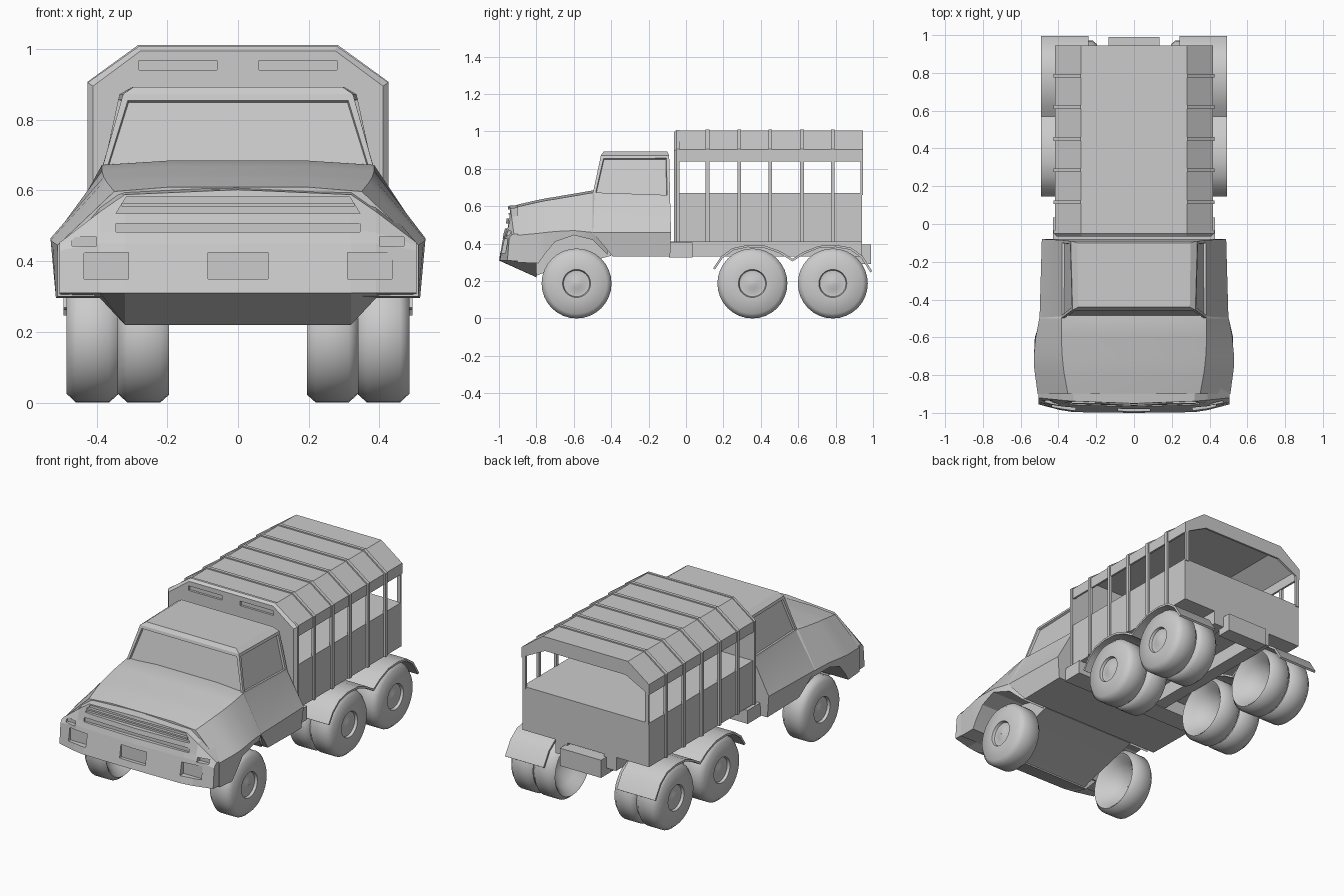
import bpy, bmesh, math

if "Cube" in bpy.data.objects:
    bpy.data.objects.remove(bpy.data.objects["Cube"])


def shade(ob, angle):
    bpy.ops.object.select_all(action='DESELECT')
    ob.select_set(True)
    bpy.context.view_layer.objects.active = ob
    bpy.ops.object.shade_smooth_by_angle(angle=math.radians(angle))


def finish(bm, name, angle=22):
    bmesh.ops.remove_doubles(bm, verts=bm.verts, dist=0.0005)
    bmesh.ops.recalc_face_normals(bm, faces=bm.faces)
    me = bpy.data.meshes.new(name)
    bm.to_mesh(me)
    bm.free()
    ob = bpy.data.objects.new(name, me)
    bpy.context.collection.objects.link(ob)
    if angle:
        shade(ob, angle)
    return ob


def loft(name, rings, inset=None, angle=22):
    """Skin closed rings with an even point count; caps are quad strips."""
    bm = bmesh.new()
    vs = [[bm.verts.new(p) for p in r] for r in rings]
    n = len(vs[0])
    for a, b in zip(vs, vs[1:]):
        for i in range(n):
            bm.faces.new((a[i], a[(i + 1) % n], b[(i + 1) % n], b[i]))
    for r in (vs[0], vs[-1]):
        for i in range(n // 2 - 1):
            bm.faces.new((r[i], r[i + 1], r[n - 2 - i], r[n - 1 - i]))
    bmesh.ops.recalc_face_normals(bm, faces=bm.faces)
    if inset:
        panes = [f for f in bm.faces if inset(f)]
        bmesh.ops.inset_individual(bm, faces=panes, thickness=0.022)
        bmesh.ops.inset_individual(bm, faces=panes, thickness=0.004, depth=-0.012)
    return finish(bm, name, angle)


def mirrored(pts):
    return pts + [(-x, y, z) for x, y, z in reversed(pts)]


def box(name, x0, x1, y0, y1, z0, z1):
    ring = lambda y: [(x0, y, z0), (x1, y, z0), (x1, y, z1), (x0, y, z1)]
    return loft(name, [ring(y0), ring(y1)])


def sheet(name, pts, a, b, thick, along):
    """Bent plate: a 2D path extruded along x or y, then thickened."""
    bm = bmesh.new()
    put = (lambda p, t: (t, p[0], p[1])) if along == 'x' else (lambda p, t: (p[0], t, p[1]))
    rows = [[bm.verts.new(put(p, t)) for p in pts] for t in (a, b)]
    for i in range(len(pts) - 1):
        bm.faces.new((rows[0][i], rows[0][i + 1], rows[1][i + 1], rows[1][i]))
    ob = finish(bm, name, 0)
    m = ob.modifiers.new("thickness", 'SOLIDIFY')
    m.thickness, m.offset, m.use_even_offset = thick, 0, True
    bpy.context.view_layer.objects.active = ob
    bpy.ops.object.modifier_apply(modifier=m.name)
    shade(ob, 32)
    return ob


def cut(target, half, y0, y1):
    """Cut a recess whose outline in x, z is given as four corners."""
    c = loft("cutter", [[(x, y, z) for x, z in half] for y in (y0, y1)], angle=0)
    c.hide_render = True
    m = target.modifiers.new("recess", 'BOOLEAN')
    m.object, m.operation, m.solver = c, 'DIFFERENCE', 'EXACT'
    bpy.context.view_layer.objects.active = target
    bpy.ops.object.modifier_apply(modifier=m.name)
    bpy.data.objects.remove(c)


def rect(x0, x1, z0, z1):
    return [(x0, z0), (x1, z0), (x1, z1), (x0, z1)]


# Cab with inset windscreen and side windows
front = [(.47, -.39, .33), (.50, -.50, .46), (.385, -.50, .66), (.325, -.455, .872), (.295, -.44, .893)]
back = [(.475, -.085, .33), (.488, -.08, .46), (.385, -.085, .645), (.335, -.09, .872), (.30, -.10, .893)]
loft("cab", [mirrored(front), mirrored(back)],
     inset=lambda f: .7 < f.calc_center_median().z < .82 and f.normal.y < .5)

# Bonnet and front wings; lower edge follows the wheel arch
wing = [(-.42, .34, .66, .46, .45, .45, .34),
        (-.50, .385, .672, .502, .46, .492, .42),
        (-.60, .385, .655, .52, .47, .525, .445),
        (-.70, .38, .638, .53, .465, .52, .41),
        (-.75, .375, .63, .53, .46, .52, .35),
        (-.79, .37, .622, .525, .455, .515, .295),
        (-.90, .35, .597, .51, .445, .51, .30)]
loft("bonnet_and_wings", [mirrored([(.2, y, hz + .012), (hx, y, hz), (sx, y, sz), (lx, y, lz)])
                          for y, hx, hz, sx, sz, lx, lz in wing])

# Nose and bumper, lofted across the width
nose_half = [(0, [(-.95, .602), (-.965, .49), (-.976, .45), (-1.0, .31), (-.80, .22), (-.80, .615)]),
             (.32, [(-.938, .588), (-.955, .49), (-.966, .45), (-.996, .31), (-.80, .22), (-.80, .61)]),
             (.39, [(-.932, .54), (-.95, .48), (-.96, .45), (-.985, .31), (-.80, .295), (-.80, .585)]),
             (.505, [(-.92, .452), (-.935, .445), (-.945, .43), (-.955, .31), (-.80, .30), (-.80, .45)])]
stations = [(-x, p) for x, p in reversed(nose_half[1:])] + nose_half
nose = loft("nose_and_bumper", [[(x, y, z) for y, z in p] for x, p in stations], angle=0)
cut(nose, [(-.345, .535), (.345, .535), (.315, .583), (-.315, .583)], -1.1, -.932)
cut(nose, rect(-.345, .345, .482, .507), -1.1, -.943)
cut(nose, rect(-.085, .085, .35, .425), -1.1, -.972)
for s in (-1, 1):
    cut(nose, rect(*sorted((s * .31, s * .435)), .35, .425), -1.1, -.953)
    cut(nose, rect(*sorted((s * .40, s * .47)), .443, .468), -1.1, -.93)
box("grille_bar", -.33, .33, -.95, -.92, .555, .565)
loft("belly", [[(-.31, y, z), (.31, y, z), (.31, y, .46), (-.31, y, .46)]
               for y, z in ((-.81, .225), (-.77, .24), (-.40, .335))])

# Load bed with cover
box("load_bed", -.415, .415, -.05, .94, .41, .67)

# Canopy front wall with two vents
wall = [(.425, .41), (.425, .905), (.28, 1.008)]
inner = [(.41, .41), (.41, .895), (.275, .995)]
canopy_front = loft("canopy_front_wall", [mirrored([(x, y, z) for x, z in w])
                                          for w, y in ((inner, -.065), (wall, -.05), (wall, -.035))], angle=0)
for s in (-1, 1):
    cut(canopy_front, rect(*sorted((s * .06, s * .28)), .94, .967), -.1, -.052)

# Canopy roof and hoops
roof = [(-.412, .84), (-.412, .90), (-.278, .998), (.278, .998), (.412, .90), (.412, .84)]
sheet("canopy_roof", roof, -.05, .945, .012, 'y')
hoop = [(-.418, .41), (-.418, .903), (-.28, 1.003), (.28, 1.003), (.418, .903), (.418, .41)]
for y in (.115, .285, .45, .62, .785):
    sheet("canopy_hoop", hoop, y - .01, y + .01, .016, 'y')

# Rear frame with a deep header, as outer and inner corner pairs
corners = [(.414, .66, .392, .66), (.414, .903, .392, .855), (.278, 1.0, .265, .92)]
corners += [(-a, b, -c, d) for a, b, c, d in reversed(corners)]
loft("rear_frame", [[(a, .933, b), (c, .933, d), (c, .945, d), (a, .945, b)] for a, b, c, d in corners], angle=0)

# Chassis rails, side step and rear hitch box
for s in (-1, 1):
    box("chassis_rail", *sorted((s * .12, s * .20)), -.10, .94, .33, .412)
box("side_step", -.43, .43, -.09, .035, .325, .405)
box("hitch_box", -.135, .135, .90, .99, .29, .395)

# Rear wings over the twin axles
arch = [(.15, .265), (.19, .325), (.25, .37), (.33, .387), (.42, .383), (.50, .355), (.57, .312),
        (.63, .35), (.71, .382), (.80, .387), (.88, .373), (.94, .33), (.99, .25)]
for s in (-1, 1):
    sheet("rear_wing", arch, s * .24, s * .493, .012, 'x')

# Wheels: (offset across, radius), hollow inside and domed hub outside
tyre = [(.105, .001), (.10, .06), (.05, .12), (.012, .15), (0, .165), (.025, .187), (.118, .187),
        (.145, .162), (.145, .075), (.130, .07), (.128, .055), (.137, .03), (.140, .001)]


def wheel(name, x, y, side):
    bm = bmesh.new()
    vs = [bm.verts.new((side * (x + t), y, .187 + r)) for t, r in tyre]
    es = [bm.edges.new(e) for e in zip(vs, vs[1:])]
    bmesh.ops.spin(bm, geom=vs + es, cent=(0, y, .187), axis=(1, 0, 0),
                   angle=2 * math.pi, steps=32)
    finish(bm, name, 48)


for s in (-1, 1):
    wheel("front_wheel", .34, -.585, s)
    for y in (.355, .785):
        wheel("rear_outer_wheel", .34, y, s)
        wheel("rear_inner_wheel", .195, y, s)
